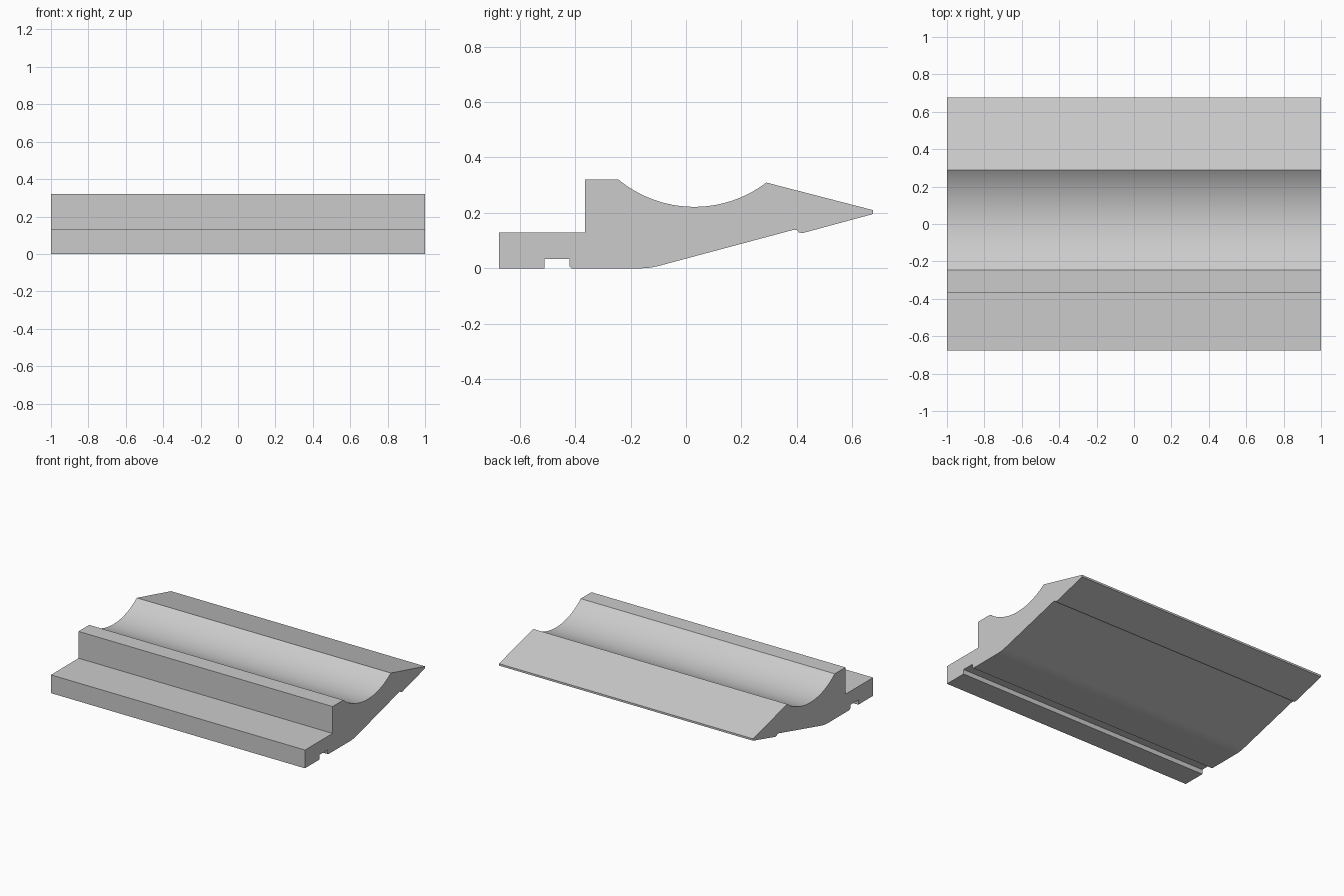
import bpy
import bmesh
from math import sin, cos, radians

old = bpy.data.objects.get("Cube")
if old:
    bpy.data.objects.remove(old, do_unlink=True)

HALF = 1.0


def arc(cy, cz, r, start, end, steps):
    """Points on a circle in the side plane, angles in degrees."""
    angles = [radians(start + (end - start) * i / steps) for i in range(steps + 1)]
    return [(cy + r * cos(a), cz + r * sin(a)) for a in angles]


# Side profile as (y, z)
profile = [(-0.675, 0), (-0.675, 0.13), (-0.365, 0.13), (-0.365, 0.321)]
# Hollow channel along the top
profile += arc(0.03, 0.652, 0.43, 230.3, 307.2, 32)
# Tapered back nose
profile += [(0.675, 0.21), (0.675, 0.196)]
# Drip notch under the nose
profile += [(0.42, 0.127), (0.407, 0.13), (0.402, 0.137), (0.39, 0.1395)]
# Rounded bend from the sloping underside to the flat base
profile += arc(-0.169, 0.29, 0.29, 285, 270, 8)
# Groove in the base
profile += [(-0.412, 0), (-0.421, 0.008), (-0.421, 0.033), (-0.51, 0.033), (-0.51, 0)]

# Extrude the profile along the length
bm = bmesh.new()
face = bm.faces.new([bm.verts.new((-HALF, y, z)) for y, z in profile])
ext = bmesh.ops.extrude_face_region(bm, geom=[face])
moved = [g for g in ext["geom"] if isinstance(g, bmesh.types.BMVert)]
bmesh.ops.translate(bm, verts=moved, vec=(2 * HALF, 0, 0))
bmesh.ops.recalc_face_normals(bm, faces=bm.faces)
mesh = bpy.data.meshes.new("sill_moulding")
bm.to_mesh(mesh)
bm.free()

sill = bpy.data.objects.new("sill_moulding", mesh)
bpy.context.collection.objects.link(sill)

# Plain grey
grey = bpy.data.materials.new("light_grey")
grey.use_nodes = True
color = (0.6, 0.6, 0.6, 1)
grey.diffuse_color = color
grey.node_tree.nodes["Principled BSDF"].inputs["Base Color"].default_value = color
mesh.materials.append(grey)

# Smooth curves, sharp corners
bpy.ops.object.select_all(action="DESELECT")
sill.select_set(True)
bpy.context.view_layer.objects.active = sill
bpy.ops.object.shade_smooth_by_angle(angle=radians(14))
